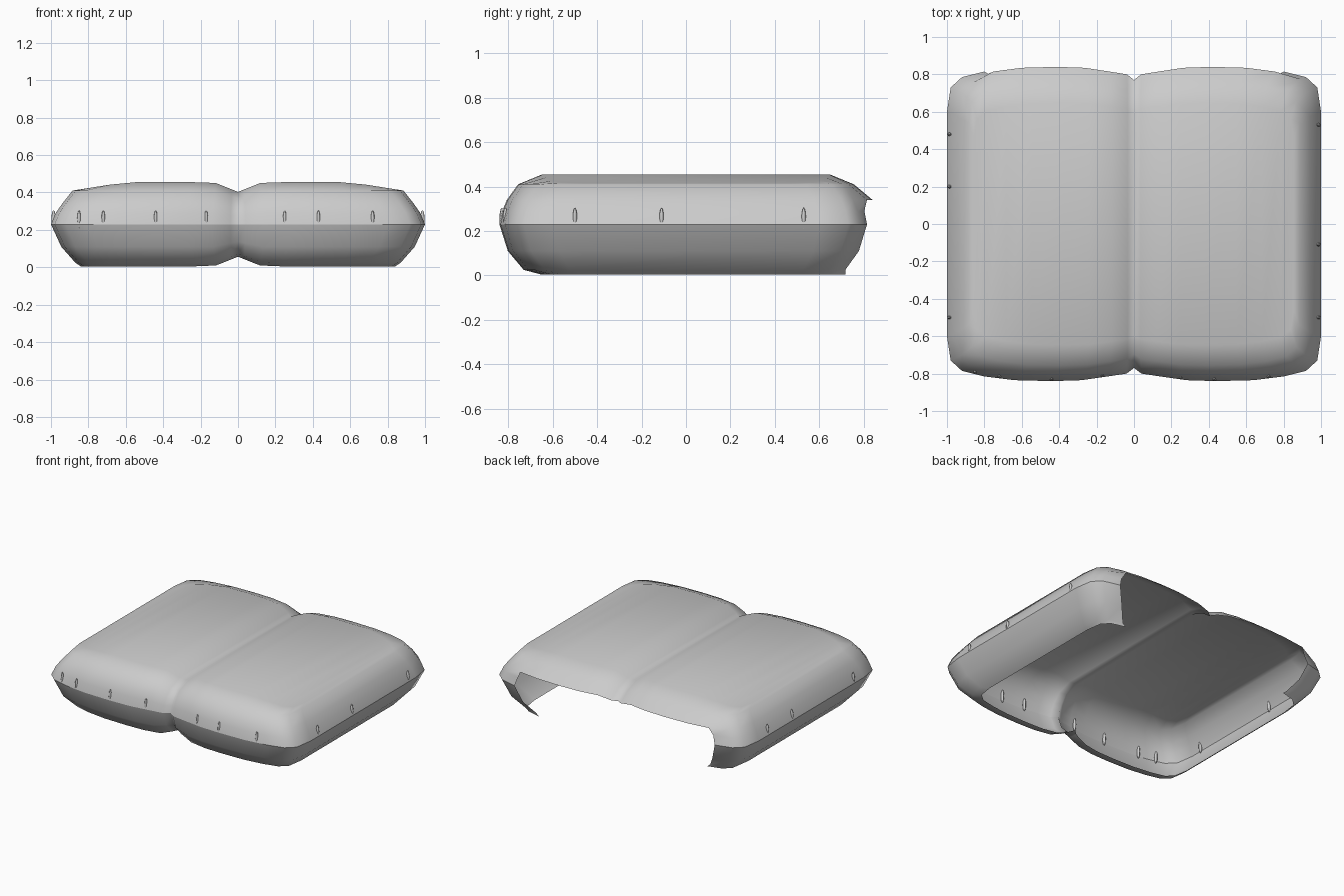
import bpy, bmesh

if "Cube" in bpy.data.objects:
    bpy.data.objects.remove(bpy.data.objects["Cube"])

# Quarter of the plan outline, from the centre pinch to the side
QUARTER = [(0, .77), (.04, .80), (.14, .815), (.28, .835), (.44, .84), (.64, .835),
           (.80, .815), (.92, .785), (.98, .73), (1, .60)]
# Wall levels: x scale, y scale, height
LEVELS = [(.84, .78, .005), (.87, .87, .025), (.945, .955, .11), (1, 1, .23),
          (.975, .985, .29), (.94, .96, .34), (.885, .90, .41), (.855, .77, .455)]
SEAM, RIM = 3, 5


def crown(x):
    """Highest allowed z, sloping towards the sides."""
    return .463 - .048 * max(0, (abs(x) - .55) / .305)


def pinch(x):
    """Squeeze towards the seam height along the middle."""
    return .77 + .23 * min(1, abs(x) / .13)


half = [(-x, -y) for x, y in QUARTER[:0:-1]] + [(x, -y) for x, y in QUARTER]
outline = half + [(x, -y) for x, y in half[::-1]]
n, m = len(outline), len(half)

bm = bmesh.new()
rings = []
for k, (kx, ky, z) in enumerate(LEVELS):
    ring = []
    for x, y in outline:
        sy = ky
        if y > 0 and k == RIM and abs(x) < .9:
            sy = 1.0                      # back rim flares outward
        if y > 0 and k < 2:
            sy = max(ky, .88)             # side lips run further back
        px = x * kx
        pz = .23 + (min(z, crown(px)) - .23) * pinch(px)
        ring.append(bm.verts.new((px, y * sy, pz)))
    rings.append(ring)

# Walls, with the back left open under the rim
for k in range(len(LEVELS) - 1):
    for i in range(n):
        j = (i + 1) % n
        (xa, ya), (xb, yb) = outline[i], outline[j]
        if k < RIM and ya > 0 and yb > 0 and min(abs(xa), abs(xb)) < .79:
            continue
        bm.faces.new((rings[k][i], rings[k][j], rings[k + 1][j], rings[k + 1][i]))

# Top panel strips running front to back
top = rings[-1]
for i in range(m - 1):
    bm.faces.new((top[i], top[i + 1], top[n - 2 - i], top[n - 1 - i]))

for f in bm.faces:
    f.smooth = True
seam = set(rings[SEAM])
for e in bm.edges:
    if e.verts[0] in seam and e.verts[1] in seam:
        e.smooth = False
bmesh.ops.delete(bm, geom=[v for v in bm.verts if not v.link_faces], context='VERTS')
me = bpy.data.meshes.new("cushion_cover")
bm.to_mesh(me)
bm.free()
bpy.context.collection.objects.link(bpy.data.objects.new("cushion_cover", me))


# Small puckers along the seam
def pucker(x, y, dims):
    bpy.ops.mesh.primitive_uv_sphere_add(segments=8, ring_count=6, radius=1, location=(x, y, .255))
    ob = bpy.context.object
    ob.name = "seam_pucker"
    ob.scale = dims
    bpy.ops.object.shade_smooth()


def front_y(x):
    for (xa, ya), (xb, yb) in zip(QUARTER, QUARTER[1:]):
        if xa <= abs(x) <= xb:
            return -(ya + (yb - ya) * (abs(x) - xa) / (xb - xa))


for x in (-.85, -.72, -.44, -.17, .25, .43, .72):
    pucker(x, front_y(x) + .012, (.01, .012, .05))
for side, ys in ((1, (-.5, -.11, .53)), (-1, (-.5, .2, .48))):
    for y in ys:
        pucker(side * .986, y, (.012, .01, .05))
